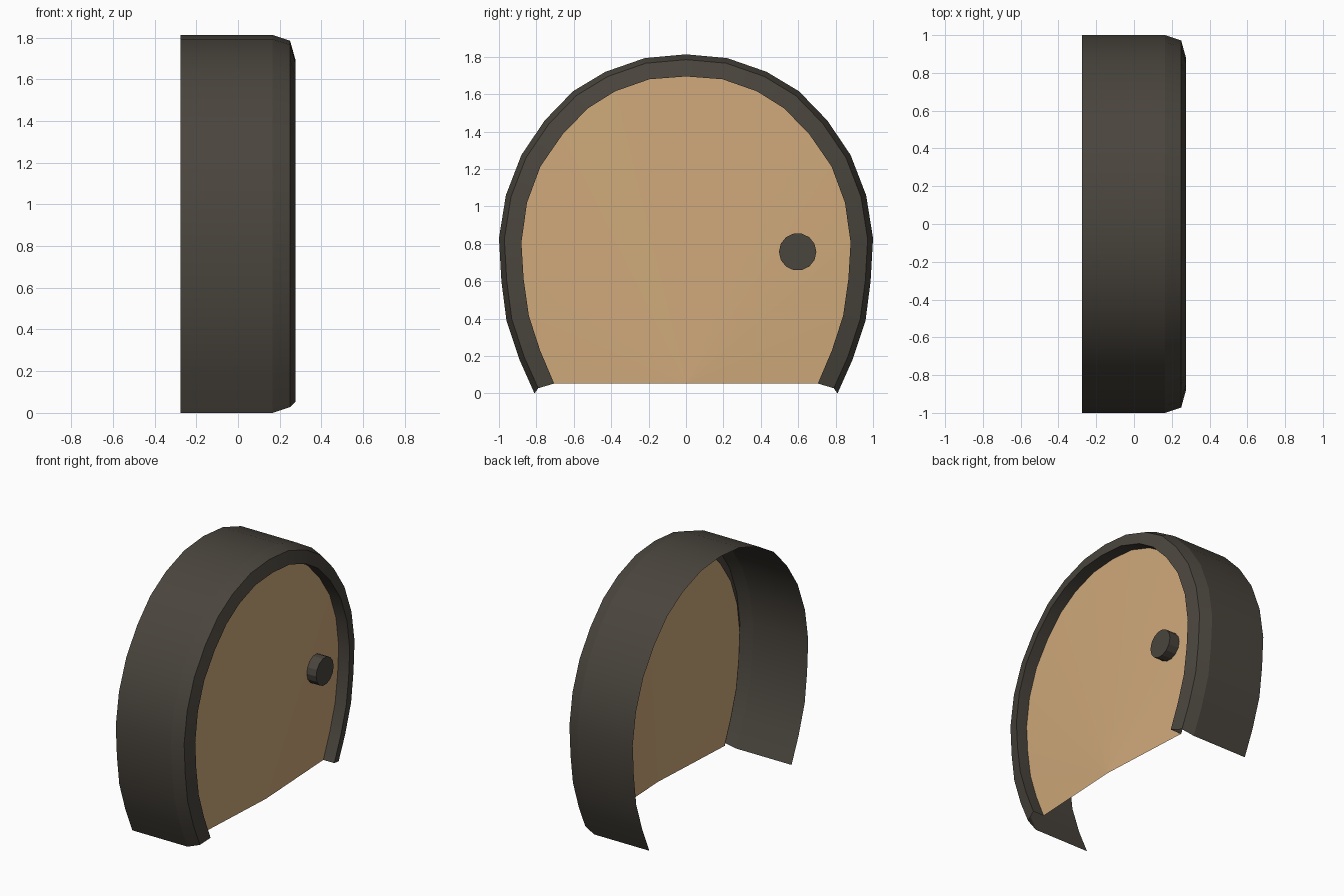
import bpy, bmesh, math
from mathutils import Matrix

if "Cube" in bpy.data.objects:
    bpy.data.objects.remove(bpy.data.objects["Cube"])


def material(name, rgb):
    m = bpy.data.materials.new(name)
    m.diffuse_color = (*rgb, 1)
    m.use_nodes = True
    m.node_tree.nodes["Principled BSDF"].inputs["Base Color"].default_value = m.diffuse_color
    return m


DARK = material("dark_iron", (0.068, 0.059, 0.047))
WOOD = material("pale_wood", (0.62, 0.395, 0.195))


def finish(bm, name, mat, smooth=True):
    me = bpy.data.meshes.new(name)
    bm.to_mesh(me)
    bm.free()
    me.materials.append(mat)
    ob = bpy.data.objects.new(name, me)
    bpy.context.collection.objects.link(ob)
    if smooth:
        bpy.ops.object.select_all(action='DESELECT')
        ob.select_set(True)
        bpy.context.view_layer.objects.active = ob
        bpy.ops.object.shade_smooth_by_angle(angle=math.radians(16.5))
    return ob


def mirrored(half):
    """Full arch from its right half (bottom to crown)."""
    return half + [(-y, z) for y, z in reversed(half[:-1])]


# Arch outlines (y, z)
outer = mirrored([(.81, 0), (.89, .18), (.96, .39), (.987, .6), (1, .83), (.963, 1.06),
                  (.88, 1.275), (.755, 1.46), (.605, 1.615), (.43, 1.72), (.22, 1.793), (0, 1.813)])
inner = mirrored([(.705, .053), (.78, .23), (.84, .415), (.868, .61), (.88, .807), (.85, 1.02),
                  (.778, 1.214), (.66, 1.385), (.525, 1.524), (.38, 1.615), (.195, 1.68), (0, 1.695)])
middle = [(a + .24 * (c - a), b + .24 * (d - b)) for (a, b), (c, d) in zip(outer, inner)]
middle[0], middle[-1] = (.79, .028), (-.79, .028)

# Arched frame: deep shell, bevelled front rim and short inner return
bm = bmesh.new()
rings = [[bm.verts.new((x, y, z)) for y, z in outline] for x, outline in
         [(-.275, outer), (.165, outer), (.25, middle), (.275, inner), (.185, inner)]]
for r, s in zip(rings, rings[1:]):
    for i in range(len(r) - 1):
        bm.faces.new((r[i], r[i + 1], s[i + 1], s[i]))
finish(bm, "arched_frame", DARK)

# Door panel: fan bulging slightly forward at the middle of its bottom edge
bm = bmesh.new()
hub = bm.verts.new((.225, 0, .053))
rim = [bm.verts.new((.187, y, z)) for y, z in inner]
for a, b in zip(rim, rim[1:]):
    bm.faces.new((hub, a, b))
finish(bm, "door_panel", WOOD, smooth=False)

# Round door knob
bm = bmesh.new()
bmesh.ops.create_cone(bm, cap_ends=True, segments=14, radius1=.1, radius2=.1, depth=.1,
                      matrix=Matrix.Translation((.225, .597, .757)) @ Matrix.Rotation(math.pi / 2, 4, 'Y'))
finish(bm, "door_knob", DARK, smooth=False)
